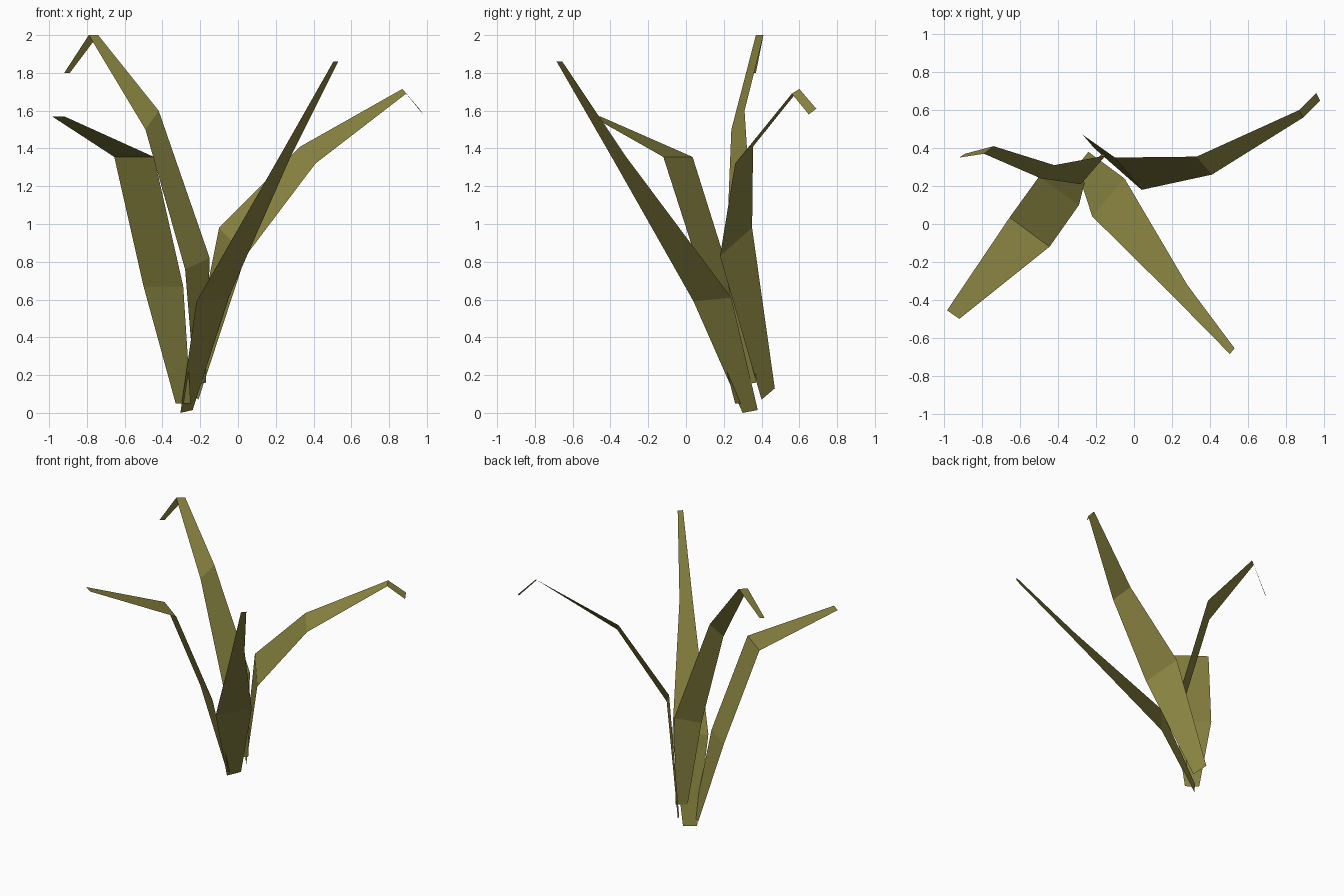
import bpy

# Olive leaf colour
mat = bpy.data.materials.new("olive_leaf")
mat.diffuse_color = (0.24, 0.22, 0.05, 1)

# Each leaf: rungs from root to tip, as (left edge point, right edge point)
leaves = {
    "tall_leaf": [((-0.23, 0.31, 0.15), (-0.17, 0.37, 0.16)),
                  ((-0.28, 0.21, 0.76), (-0.15, 0.36, 0.82)),
                  ((-0.49, 0.24, 1.50), (-0.42, 0.31, 1.60)),
                  ((-0.79, 0.37, 2.00), (-0.74, 0.41, 2.00)),
                  ((-0.92, 0.35, 1.80), (-0.89, 0.37, 1.80))],
    "right_leaf": [((-0.27, 0.47, 0.13), (-0.21, 0.40, 0.07)),
                   ((-0.10, 0.35, 0.98), (0.04, 0.18, 0.83)),
                   ((0.33, 0.355, 1.41), (0.41, 0.26, 1.32)),
                   ((0.87, 0.60, 1.715), (0.89, 0.56, 1.69)),
                   ((0.96, 0.69, 1.61), (0.98, 0.65, 1.58))],
    "left_leaf": [((-0.33, 0.32, 0.05), (-0.25, 0.26, 0.05)),
                  ((-0.50, 0.25, 0.67), (-0.29, 0.10, 0.67)),
                  ((-0.655, 0.035, 1.355), (-0.445, -0.12, 1.355)),
                  ((-0.985, -0.455, 1.57), (-0.92, -0.50, 1.57))],
    "front_leaf": [((-0.305, 0.30, 0.00), (-0.24, 0.38, 0.015)),
                   ((-0.22, 0.04, 0.59), (-0.05, 0.24, 0.61)),
                   ((0.21, -0.385, 1.34), (0.28, -0.32, 1.36)),
                   ((0.505, -0.685, 1.86), (0.53, -0.655, 1.86))],
}


def make_leaf(name, rungs):
    verts = [p for rung in rungs for p in rung]
    faces = [(2 * i, 2 * i + 1, 2 * i + 3, 2 * i + 2) for i in range(len(rungs) - 1)]
    mesh = bpy.data.meshes.new(name)
    mesh.from_pydata(verts, [], faces)
    mesh.materials.append(mat)
    bpy.context.collection.objects.link(bpy.data.objects.new(name, mesh))


# Four folded leaf blades growing from one root
for leaf_name, leaf_rungs in leaves.items():
    make_leaf(leaf_name, leaf_rungs)
